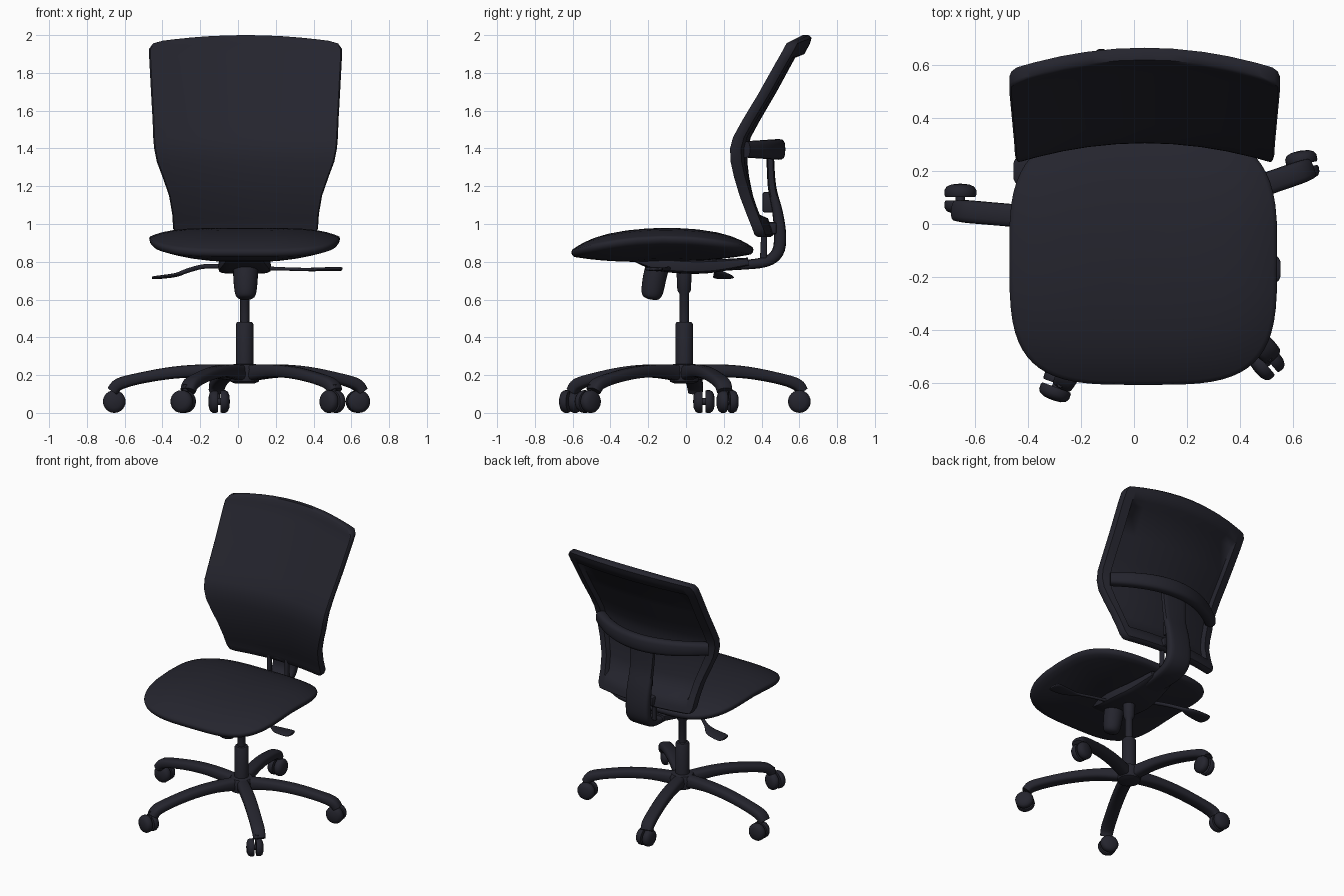
import bpy, bmesh, math
from mathutils import Vector, Matrix

if "Cube" in bpy.data.objects:
    bpy.data.objects.remove(bpy.data.objects["Cube"])

CX, CY = 0.035, -0.01          # column axis
mat = bpy.data.materials.new("dark navy")
mat.diffuse_color = (0.018, 0.018, 0.027, 1)
mat.use_nodes = True
mat.node_tree.nodes["Principled BSDF"].inputs["Base Color"].default_value = mat.diffuse_color


def finish(bm, name, angle=40, matrix=None):
    if matrix:
        bm.transform(matrix)
    bmesh.ops.remove_doubles(bm, verts=bm.verts, dist=1e-5)
    bmesh.ops.recalc_face_normals(bm, faces=bm.faces)
    me = bpy.data.meshes.new(name)
    bm.to_mesh(me)
    bm.free()
    me.shade_smooth()
    me.set_sharp_from_angle(angle=math.radians(angle))
    me.materials.append(mat)
    ob = bpy.data.objects.new(name, me)
    bpy.context.collection.objects.link(ob)
    return ob


def skin(bm, loops, cap=True):
    """Join closed vertex loops into a skin."""
    rows = [[bm.verts.new(p) for p in lp] for lp in loops]
    n = len(rows[0])
    for a, b in zip(rows, rows[1:]):
        for i in range(n):
            j = (i + 1) % n
            bm.faces.new((a[i], a[j], b[j], b[i]))
    if cap:
        bm.faces.new(rows[0])
        bm.faces.new(rows[-1])


def smooth_path(rows, sub=4):
    """Catmull-Rom through tuples of numbers."""
    out = []
    for i in range(len(rows) - 1):
        p = [Vector(rows[max(0, min(len(rows) - 1, i + k))]) for k in (-1, 0, 1, 2)]
        for s in range(sub):
            t = s / sub
            out.append(0.5 * (2 * p[1] + (p[2] - p[0]) * t
                              + (2 * p[0] - 5 * p[1] + 4 * p[2] - p[3]) * t * t
                              + (3 * p[1] - p[0] - 3 * p[2] + p[3]) * t ** 3))
    return out + [Vector(rows[-1])]


def power(v, e):
    return math.copysign(abs(v) ** e, v)


def sweep(name, rows, side, n=16, square=3.0, sub=4):
    """rows = (x, y, z, half width along side, half thickness)."""
    rows = smooth_path(rows, sub)
    side = Vector(side).normalized()
    pts = [Vector(r[:3]) for r in rows]
    loops = []
    for i, p in enumerate(pts):
        t = (pts[min(i + 1, len(pts) - 1)] - pts[max(i - 1, 0)]).normalized()
        nor = side.cross(t).normalized()
        w, h = rows[i][3], rows[i][4]
        loops.append([p + side * w * power(math.cos(a), 2 / square)
                      + nor * h * power(math.sin(a), 2 / square)
                      for a in (math.tau * k / n for k in range(n))])
    bm = bmesh.new()
    skin(bm, loops)
    return finish(bm, name, 50)


def lathe(name, profile, matrix, n=24):
    bm = bmesh.new()
    skin(bm, [[(r * math.cos(math.tau * k / n), r * math.sin(math.tau * k / n), z)
               for k in range(n)] for r, z in profile])
    return finish(bm, name, 40, matrix)


def box(name, lo, hi, bevel=0.012):
    bm = bmesh.new()
    bmesh.ops.create_cube(bm, size=1)
    lo, hi = Vector(lo), Vector(hi)
    bm.transform(Matrix.Translation((lo + hi) / 2) @ Matrix.Diagonal((*(hi - lo), 1)))
    bmesh.ops.bevel(bm, geom=bm.edges[:], offset=bevel, segments=2, profile=0.5, affect='EDGES')
    return finish(bm, name)


# Star base: (leg tip x, y, caster x, y, axle angle)
LEGS = [(-0.665, 0.05, -0.655, 0.095, 90), (0.655, 0.205, 0.635, 0.22, 100),
        (0.515, -0.49, 0.50, -0.52, 40), (-0.265, -0.60, -0.29, -0.61, 70),
        (-0.115, 0.615, -0.10, 0.60, 0)]
LEG_SHAPE = [(0.03, 0.210, 0.040, 0.045), (0.30, 0.222, 0.043, 0.035),
             (0.55, 0.212, 0.043, 0.032), (0.80, 0.182, 0.043, 0.030),
             (0.95, 0.152, 0.043, 0.032), (1.0, 0.115, 0.040, 0.030)]
WHEEL = [(0.02, -0.022), (0.056, -0.022), (0.060, -0.015), (0.060, 0.004),
         (0.052, 0.017), (0.034, 0.025), (0.005, 0.028)]
for tx, ty, wx, wy, ang in LEGS:
    d = Vector((tx - CX, ty - CY, 0))
    sweep("base_leg", [(CX + d.x * f, CY + d.y * f, z, w, h) for f, z, w, h in LEG_SHAPE],
          (-d.y, d.x, 0))
    rot = Matrix.Rotation(math.radians(ang), 4, 'Z')
    at = Matrix.Translation((wx, wy, 0.060)) @ rot
    for s in (1, -1):
        lathe("caster_wheel", WHEEL, at @ Matrix.Translation((s * 0.029, 0, 0))
              @ Matrix.Rotation(s * math.pi / 2, 4, 'Y'))
    lathe("caster_axle", [(0.018, -0.03), (0.018, 0.03)],
          at @ Matrix.Rotation(math.pi / 2, 4, 'Y'), 12)
    lathe("caster_stem", [(0.013, 0.05), (0.013, 0.15)],
          Matrix.Translation(((tx + wx) / 2, (ty + wy) / 2, 0)), 12)

# Hub and gas column
axis = Matrix.Translation((CX, CY, 0))
lathe("hub", [(0.05, 0.155), (0.075, 0.165), (0.085, 0.23), (0.07, 0.255), (0.05, 0.26)], axis)
lathe("column_sleeve", [(0.046, 0.2), (0.046, 0.47), (0.040, 0.48), (0.02, 0.482)], axis)
lathe("column_piston", [(0.025, 0.46), (0.025, 0.63), (0.036, 0.65), (0.040, 0.74), (0.040, 0.78)], axis)

# Seat: cushion with a drooping front and back
SX, SY, HX, HY = 0.035, -0.125, 0.505, 0.482


def seat_ring(r, dz, n=64):
    ring = []
    for k in range(n):
        a = math.tau * k / n
        x = SX + HX * r * power(math.cos(a), 0.55)
        y = SY + HY * r * power(math.sin(a), 0.55)
        if y > 0:
            x = SX + (x - SX) * (1 - 0.45 * y * y)
        ring.append((x, y, 0.928 - 0.28 * (y + 0.10) ** 2 + dz))
    return ring


bm = bmesh.new()
rings = [(r, 0.047 * (1 - r ** 5) + 0.004) for r in (0.02, 0.2, 0.4, 0.6, 0.75, 0.86, 0.93, 0.97)]
rings += [(0.993, 0.006), (1.0, -0.006), (0.993, -0.020)]
rings += [(r, -0.028 - 0.10 * (1 - r ** 2.2)) for r in (0.97, 0.9, 0.8, 0.65, 0.45, 0.2, 0.02)]
skin(bm, [seat_ring(*r) for r in rings])
finish(bm, "seat", 70)

# Backrest rows: height, half width, front y at the side edge
ROWS = [(0.930, 0.330, 0.370), (0.942, 0.365, 0.362), (0.975, 0.383, 0.350), (1.03, 0.387, 0.328),
        (1.05, 0.388, 0.320), (1.15, 0.405, 0.282), (1.25, 0.440, 0.252), (1.33, 0.470, 0.234),
        (1.40, 0.484, 0.231), (1.46, 0.489, 0.247), (1.55, 0.492, 0.295), (1.70, 0.500, 0.380),
        (1.88, 0.509, 0.475), (1.90, 0.510, 0.486), (1.955, 0.510, 0.515), (1.985, 0.490, 0.530),
        (2.0, 0.440, 0.545)]
COLS = [-1, -0.985, -0.94, -0.87, -0.85, -0.65, -0.45, -0.22]
COLS = COLS + [0] + [-u for u in reversed(COLS)]


def back_point(i, j, rear):
    z, hw, ye = ROWS[i]
    u = COLS[j]
    x = u * hw
    y = ye + 0.08 * (hw * hw - x * x) / 0.25
    rim = abs(u) == 1 or i in (0, len(ROWS) - 1)
    inner = abs(u) < 0.86 and 1.04 < z < 1.89
    if rim:
        y += 0.042 if rear else 0.012
    elif rear:
        y += 0.020 if inner else 0.058
    return (CX + 0.005 + x, y, z - 0.03 * u * u * max(0, (z - 1.5) / 0.5))


bm = bmesh.new()
ni, nj = len(ROWS), len(COLS)
sheets = [[[bm.verts.new(back_point(i, j, rear)) for j in range(nj)] for i in range(ni)]
          for rear in (0, 1)]
for g in sheets:
    for i in range(ni - 1):
        for j in range(nj - 1):
            bm.faces.new((g[i][j], g[i][j + 1], g[i + 1][j + 1], g[i + 1][j]))
border = ([(0, j) for j in range(nj)] + [(i, nj - 1) for i in range(1, ni)]
          + [(ni - 1, j) for j in range(nj - 2, -1, -1)] + [(i, 0) for i in range(ni - 2, 0, -1)])
F, R = sheets
for (a, b), (c, d) in zip(border, border[1:] + border[:1]):
    bm.faces.new((F[a][b], F[c][d], R[c][d], R[a][b]))
finish(bm, "backrest", 48)

# Curved lumbar bar behind the backrest
sweep("lumbar_bar", [(CX + 0.43 * u, 0.49 - 0.18 * u * u, 1.395, 0.055 - 0.012 * u * u, 0.036)
                     for u in (-1, -0.75, -0.5, -0.25, 0, 0.25, 0.5, 0.75, 1)], (0, 0, 1))

# Spine: runs back from under the seat and curves up to the lumbar bar
sweep("back_spine", [(CX, 0.10, 0.775, 0.07, 0.025), (CX, 0.28, 0.782, 0.075, 0.025),
                     (CX, 0.42, 0.800, 0.085, 0.028), (CX, 0.485, 0.850, 0.09, 0.032),
                     (CX, 0.498, 0.940, 0.09, 0.032), (CX, 0.485, 1.06, 0.09, 0.028),
                     (CX, 0.455, 1.20, 0.09, 0.022), (CX, 0.445, 1.38, 0.10, 0.020)],
      (1, 0, 0), square=4)
box("spine_slider", (CX - 0.06, 0.405, 1.06), (CX + 0.06, 0.475, 1.17))
box("back_bracket", (CX - 0.10, 0.40, 0.945), (CX + 0.10, 0.48, 1.01))
for s in (1, -1):
    sweep("back_link", [(CX + s * 0.07, 0.41, 0.82, 0.014, 0.018),
                        (CX + s * 0.07, 0.415, 0.98, 0.014, 0.016)], (1, 0, 0))

# Tilt mechanism under the seat
sweep("mechanism_body", [(CX, -0.27, 0.812, 0.10, 0.012), (CX, -0.16, 0.79, 0.13, 0.035),
                         (CX, 0.0, 0.775, 0.14, 0.038), (CX, 0.15, 0.778, 0.12, 0.035),
                         (CX, 0.33, 0.80, 0.09, 0.022)], (1, 0, 0), square=5)
sweep("tension_knob", [(0.04, -0.145, 0.80, 0.066, 0.062), (0.04, -0.165, 0.72, 0.065, 0.062),
                       (0.04, -0.178, 0.645, 0.058, 0.058), (0.04, -0.182, 0.612, 0.046, 0.045),
                       (0.04, -0.184, 0.600, 0.020, 0.020)], (1, 0, 0), n=24, square=2)

# Adjusting levers
sweep("left_lever", [(-0.455, 0.20, 0.716, 0.03, 0.006), (-0.43, 0.20, 0.717, 0.055, 0.009),
                     (-0.33, 0.19, 0.730, 0.045, 0.011), (-0.27, 0.16, 0.752, 0.016, 0.012),
                     (-0.18, 0.10, 0.775, 0.014, 0.012), (-0.06, 0.05, 0.775, 0.014, 0.012)],
      (0, 1, 0), square=2.2)
sweep("right_lever", [(0.552, -0.17, 0.762, 0.03, 0.007), (0.53, -0.17, 0.762, 0.05, 0.011),
                      (0.43, -0.165, 0.760, 0.04, 0.010), (0.36, -0.14, 0.759, 0.013, 0.009),
                      (0.25, -0.11, 0.762, 0.011, 0.009), (0.10, -0.08, 0.766, 0.012, 0.012)],
      (0, 1, 0), square=2.2)
